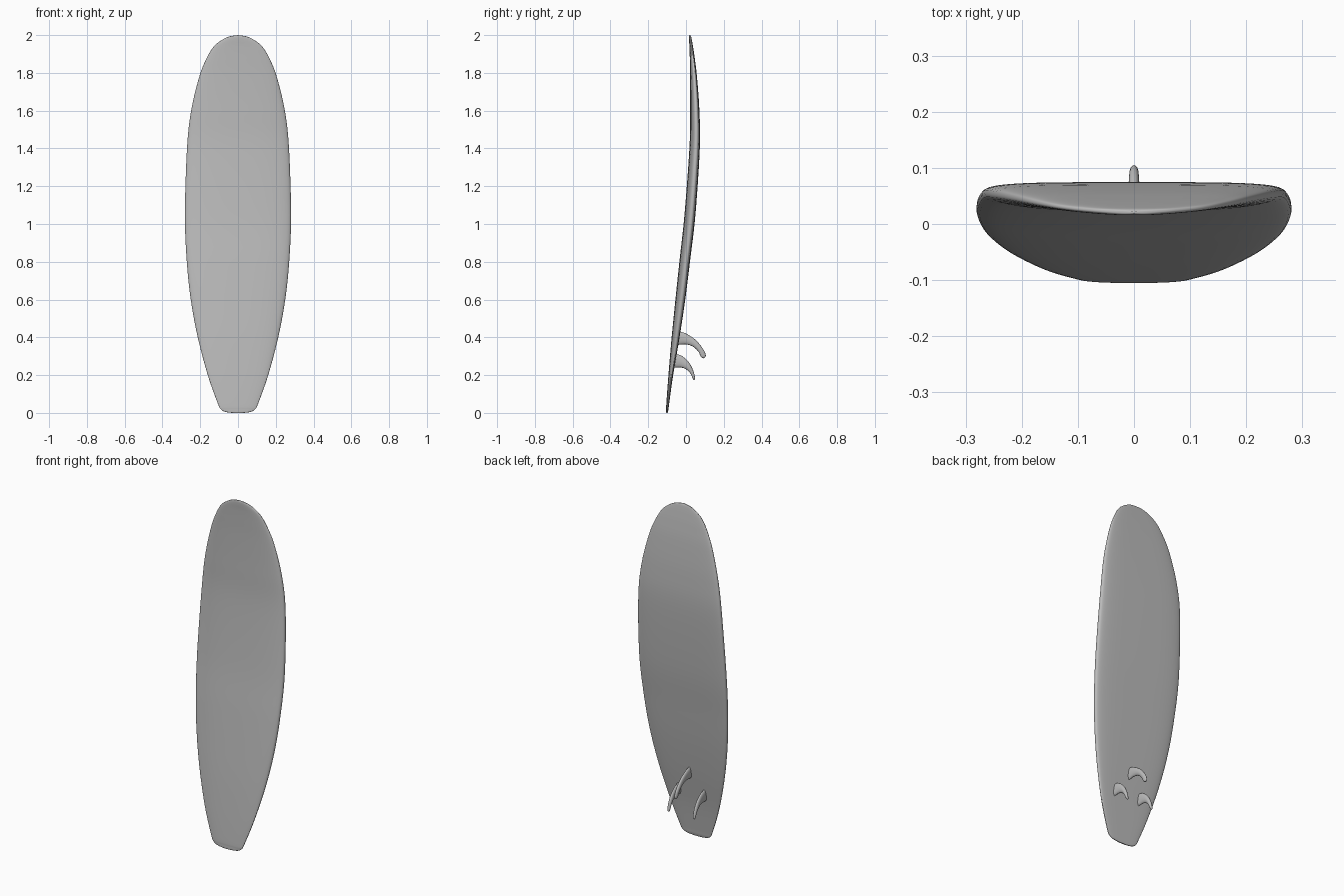
import bpy, bmesh, math
from mathutils import Vector

cube = bpy.data.objects.get("Cube")
if cube:
    bpy.data.objects.remove(cube, do_unlink=True)

grey = bpy.data.materials.new("plain_grey")
grey.use_nodes = True
colour = (0.5, 0.5, 0.5, 1)
grey.diffuse_color = colour
grey.node_tree.nodes["Principled BSDF"].inputs["Base Color"].default_value = colour


def smooth_path(points, steps):
    """Catmull-Rom curve through the points."""
    pts = [Vector(p) for p in points]
    pts = [2 * pts[0] - pts[1]] + pts + [2 * pts[-1] - pts[-2]]
    out = []
    for a, b, c, d in zip(pts, pts[1:], pts[2:], pts[3:]):
        for i in range(steps):
            t = i / steps
            out.append(b + (c - a) * t / 2 + (2 * a - 5 * b + 4 * c - d) * t**2 / 2
                       + (3 * b - a - 3 * c + d) * t**3 / 2)
    return out + [pts[-2]]


def loft(name, rings):
    """Skin a closed body over a list of rings."""
    bm = bmesh.new()
    rows = [[bm.verts.new(p) for p in ring] for ring in rings]
    count = len(rows[0])
    for low, high in zip(rows, rows[1:]):
        for i in range(count):
            j = (i + 1) % count
            bm.faces.new((low[i], low[j], high[j], high[i]))
    bm.faces.new(rows[0])
    bm.faces.new(rows[-1])
    bmesh.ops.remove_doubles(bm, verts=bm.verts, dist=0.0002)
    bmesh.ops.recalc_face_normals(bm, faces=bm.faces)
    mesh = bpy.data.meshes.new(name)
    bm.to_mesh(mesh)
    bm.free()
    mesh.materials.append(grey)
    obj = bpy.data.objects.new(name, mesh)
    bpy.context.collection.objects.link(obj)
    bpy.ops.object.select_all(action="DESELECT")
    obj.select_set(True)
    bpy.context.view_layer.objects.active = obj
    bpy.ops.object.shade_smooth_by_angle(angle=math.radians(60))
    return obj


# Board stations from tail to nose: height, half width, deck y, underside y
stations = [
    (0, 0.03, -0.104, -0.098), (0.005, 0.065, -0.105, -0.096),
    (0.018, 0.09, -0.105, -0.093), (0.05, 0.107, -0.104, -0.089),
    (0.2, 0.16, -0.093, -0.068), (0.4, 0.213, -0.076, -0.034),
    (0.6, 0.25, -0.056, -0.004), (0.8, 0.271, -0.035, 0.021),
    (1.05, 0.281, -0.008, 0.05), (1.4, 0.27, 0.018, 0.073),
    (1.6, 0.248, 0.022, 0.071), (1.78, 0.205, 0.022, 0.058),
    (1.88, 0.165, 0.02, 0.046), (1.94, 0.128, 0.018, 0.037),
    (1.975, 0.084, 0.016, 0.031), (1.993, 0.045, 0.016, 0.027),
    (2, 0, 0.019, 0.022),
]


def board_ring(z, width, deck, under, count=56):
    """Domed deck, rounded rails and a flat underside."""
    rail = deck + (under - deck) * 0.6
    ring = []
    for i in range(count):
        angle = math.tau * i / count
        c, s = math.cos(angle), math.sin(angle)
        power, depth = (0.5, under - rail) if s > 0 else (0.85, rail - deck)
        ring.append((width * math.copysign(abs(c) ** power, c),
                     rail + depth * math.copysign(abs(s) ** power, s), z))
    return ring


loft("board", [board_ring(*p) for p in smooth_path(stations, 6)])


# Fins: matching leading and trailing edge points as (y, z)
def fin(name, x, leading, trailing, thickness):
    lead = smooth_path(leading, 5)
    trail = smooth_path(trailing, 5)
    rings = []
    last = len(lead) - 1
    for k, (a, b) in enumerate(zip(lead, trail)):
        mid, half = (a + b) / 2, (a - b) / 2
        thick = thickness * math.sqrt(max(0.0, 1 - (k / last) ** 4))
        ring = []
        for i in range(16):
            angle = math.tau * i / 16
            p = mid + half * math.cos(angle)
            ring.append((x + thick * math.sin(angle), p.x, p.y))
        rings.append(ring)
    return loft(name, rings)


fin("centre_fin", 0,
    [(-0.045, 0.435), (0, 0.42), (0.05, 0.387), (0.088, 0.342), (0.105, 0.305), (0.095, 0.289)],
    [(-0.045, 0.36), (-0.005, 0.363), (0.035, 0.352), (0.065, 0.325), (0.079, 0.297), (0.093, 0.289)],
    0.01)
for side, x in (("left", 0.083), ("right", -0.083)):
    fin(side + "_fin", x,
        [(-0.065, 0.317), (-0.02, 0.3), (0.015, 0.268), (0.038, 0.225), (0.048, 0.185), (0.044, 0.173)],
        [(-0.065, 0.24), (-0.03, 0.241), (0, 0.231), (0.022, 0.21), (0.036, 0.182), (0.042, 0.173)],
        0.01)
